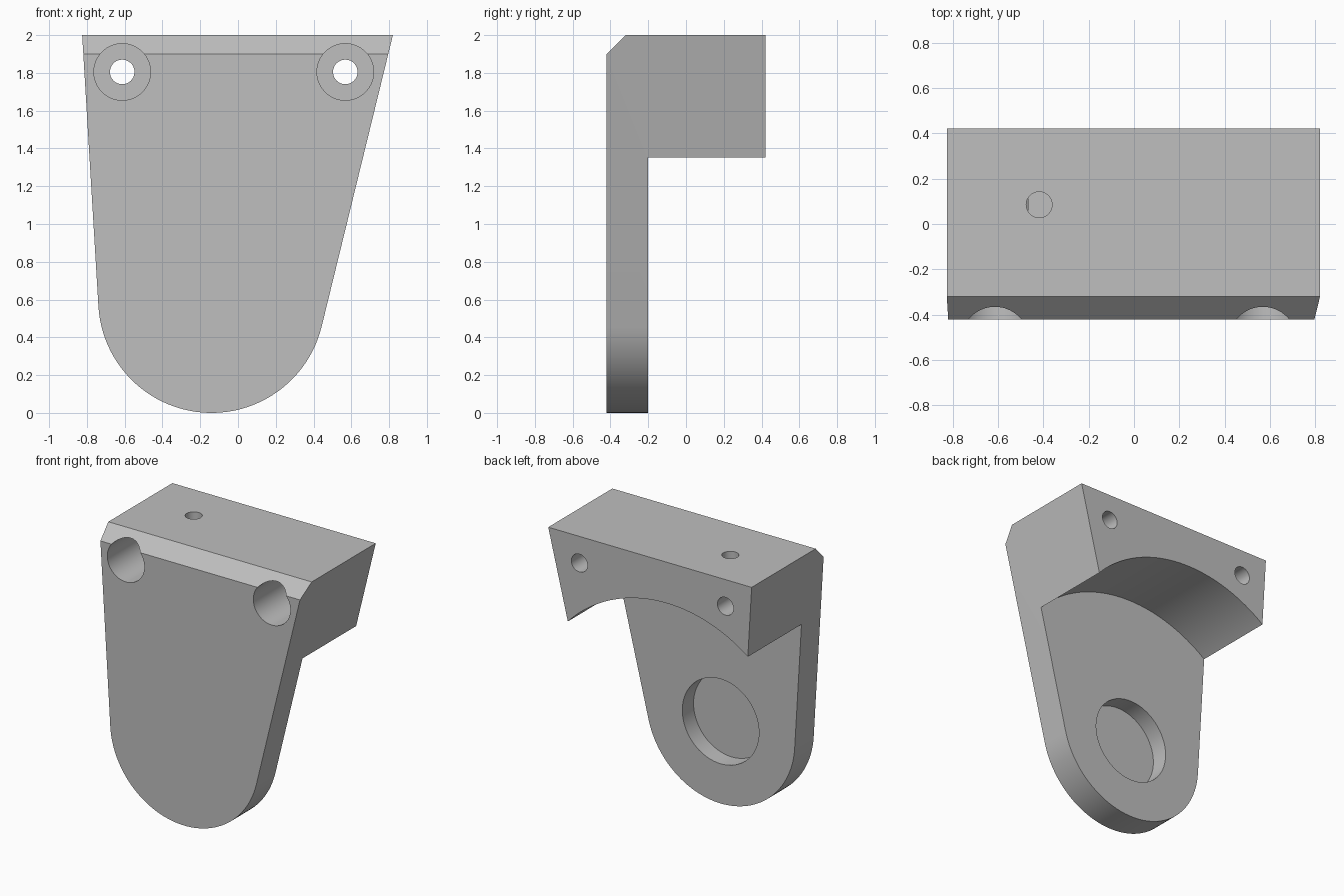
import bpy, bmesh
from math import sin, cos, atan2, pi
from mathutils import Vector, Matrix

cube = bpy.data.objects.get("Cube")
if cube:
    bpy.data.objects.remove(cube, do_unlink=True)

FRONT, BACK, PLATE_BACK, TOP = -0.42, 0.42, -0.2, 2.0
CX, CZ, R = -0.14, 0.6, 0.6          # rounded lower end

grey = bpy.data.materials.new("plain grey")
grey.use_nodes = True
colour = (0.52, 0.52, 0.52, 1)
grey.diffuse_color = colour
grey.node_tree.nodes["Principled BSDF"].inputs["Base Color"].default_value = colour


def make_object(name, bm):
    bmesh.ops.recalc_face_normals(bm, faces=bm.faces)
    mesh = bpy.data.meshes.new(name)
    bm.to_mesh(mesh)
    bm.free()
    mesh.materials.append(grey)
    obj = bpy.data.objects.new(name, mesh)
    bpy.context.collection.objects.link(obj)
    return obj


def cylinder(name, radius, start, end, segments=64):
    """Cylinder running between two points."""
    a, b = Vector(start), Vector(end)
    turn = (b - a).to_track_quat('Z', 'Y').to_matrix().to_4x4()
    bm = bmesh.new()
    bmesh.ops.create_cone(bm, cap_ends=True, segments=segments, radius1=radius,
                          radius2=radius, depth=(b - a).length,
                          matrix=Matrix.Translation((a + b) / 2) @ turn)
    return make_object(name, bm)


def cut(target, cutter):
    cutter.hide_render = True
    mod = target.modifiers.new(cutter.name, 'BOOLEAN')
    mod.operation, mod.solver, mod.object = 'DIFFERENCE', 'EXACT', cutter
    bpy.context.view_layer.objects.active = target
    bpy.ops.object.modifier_apply(modifier=mod.name)
    bpy.data.objects.remove(cutter, do_unlink=True)


# Tapered outline with a round lower end, extruded to full depth
left_angle, right_angle = pi + 0.062, 2 * pi - 0.24
steps = 48
outline = [(0.82, TOP), (-0.825, TOP)]
for i in range(steps + 1):
    a = left_angle + (right_angle - left_angle) * i / steps
    outline.append((CX + R * cos(a), CZ + R * sin(a)))
bm = bmesh.new()
face = bm.faces.new([bm.verts.new((x, FRONT, z)) for x, z in outline])
new = bmesh.ops.extrude_face_region(bm, geom=[face])["geom"]
bmesh.ops.translate(bm, vec=(0, BACK - FRONT, 0),
                    verts=[v for v in new if isinstance(v, bmesh.types.BMVert)])

# Chamfer along the upper front edge
edge = [e for e in bm.edges
        if all(v.co.z > TOP - 0.01 and v.co.y < 0 for v in e.verts)]
bmesh.ops.bevel(bm, geom=edge, offset=0.1, segments=1, affect='EDGES')
bracket = make_object("bracket", bm)

# Large arc behind the plate leaves the mounting block above
cut(bracket, cylinder("arc_cutter", 1.1, (CX, PLATE_BACK, CZ), (CX, 1, CZ), 160))

# Shallow round pocket in the back of the plate
cut(bracket, cylinder("pocket_cutter", 0.31, (CX, PLATE_BACK - 0.13, CZ), (CX, 0, CZ)))

# Counterbored bolt holes
for x in (-0.613, 0.568):
    cut(bracket, cylinder("counterbore_cutter", 0.15, (x, -0.6, 1.805), (x, 0.2, 1.805)))
    cut(bracket, cylinder("bolt_cutter", 0.065, (x, 0.1, 1.805), (x, 0.6, 1.805), 48))

# Blind hole in the top
cut(bracket, cylinder("pin_cutter", 0.057, (-0.418, 0.085, 1.84), (-0.418, 0.085, 2.2), 48))

bpy.ops.object.select_all(action='DESELECT')
bracket.select_set(True)
bpy.context.view_layer.objects.active = bracket
bpy.ops.object.shade_smooth_by_angle(angle=0.5)
